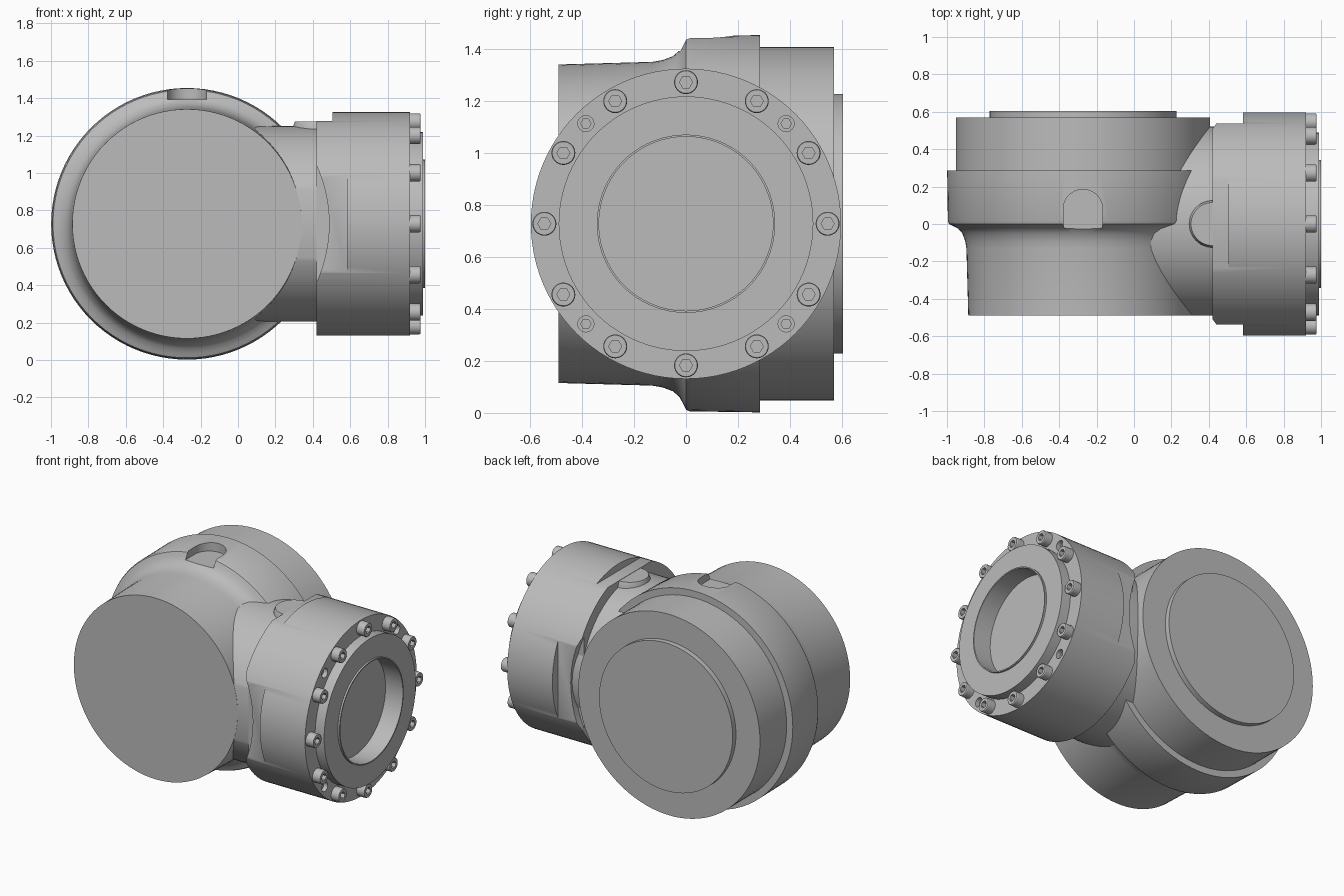
import bpy, bmesh, math
from math import cos, sin, pi, radians
from mathutils import Matrix, Vector

default = bpy.data.objects.get("Cube")
if default:
    bpy.data.objects.remove(default, do_unlink=True)

metal = bpy.data.materials.new("plain grey metal")
metal.use_nodes = True
GREY = (0.5, 0.5, 0.5, 1)
metal.diffuse_color = GREY
metal.node_tree.nodes["Principled BSDF"].inputs["Base Color"].default_value = GREY

BODY = Vector((-0.273, 0, 0.728))    # centre of the main housing
DRUM = Vector((0, 0, 0.728))         # centre line of the side drum


def finish(name, bm):
    """Turn a bmesh into a smooth-shaded object with sharp edges kept."""
    bmesh.ops.recalc_face_normals(bm, faces=bm.faces)
    mesh = bpy.data.meshes.new(name)
    bm.to_mesh(mesh)
    bm.free()
    mesh.materials.append(metal)
    obj = bpy.data.objects.new(name, mesh)
    bpy.context.collection.objects.link(obj)
    return obj


def lathe(name, profile, axis, centre, sides=96):
    """Revolve (along, radius) points about the X, Y or Z axis; ends are capped."""
    bm = bmesh.new()
    rings = []
    for along, r in profile:
        ring = []
        for i in range(sides):
            u, v = r * cos(2 * pi * i / sides), r * sin(2 * pi * i / sides)
            p = {"X": (along, u, v), "Y": (u, along, v), "Z": (u, v, along)}[axis]
            ring.append(bm.verts.new(centre + Vector(p)))
        rings.append(ring)
    for a, b in zip(rings, rings[1:]):
        for i in range(sides):
            j = (i + 1) % sides
            bm.faces.new((a[i], a[j], b[j], b[i]))
    bm.faces.new(rings[0])
    bm.faces.new(rings[-1])
    return finish(name, bm)


def block(name, low, high):
    bm = bmesh.new()
    low, high = Vector(low), Vector(high)
    place = Matrix.Translation((low + high) / 2) @ Matrix.Diagonal((high - low).to_4d())
    bmesh.ops.create_cube(bm, size=1, matrix=place)
    return finish(name, bm)


def activate(obj):
    bpy.ops.object.select_all(action="DESELECT")
    obj.select_set(True)
    bpy.context.view_layer.objects.active = obj


def cut(obj, *cutters):
    """Subtract each cutter, then discard it."""
    for cutter in cutters:
        mod = obj.modifiers.new("cut", "BOOLEAN")
        mod.operation, mod.solver, mod.object = "DIFFERENCE", "EXACT", cutter
        activate(obj)
        bpy.ops.object.modifier_apply(modifier=mod.name)
        bpy.data.objects.remove(cutter, do_unlink=True)


# Main housing: drafted front barrel, filleted collar, rear barrel and disc
housing = lathe("housing", [
    (-0.49, 0.613), (-0.13, 0.623), (-0.09, 0.63), (-0.05, 0.645), (-0.025, 0.667),
    (-0.01, 0.695), (0, 0.716), (0.015, 0.722), (0.285, 0.726), (0.285, 0.68),
    (0.57, 0.68), (0.57, 0.5), (0.605, 0.5)], "Y", BODY)

# Round-ended pocket in the top of the collar
POCKET = Vector((BODY.x, 0.08, 0))
cut(housing,
    lathe("pocket_round", [(1.393, 0.105), (1.6, 0.105)], "Z", POCKET, 48),
    block("pocket_slot", (BODY.x - 0.105, -0.2, 1.393), (BODY.x + 0.105, 0.08, 1.6)))

# Neck joining housing and drum, trimmed flush with the housing front
neck = lathe("neck", [(-0.1, 0.522), (0.52, 0.522)], "X", DRUM)
cut(neck, block("neck_trim", (-1, -1, 0), (1, -0.489, 2)))

# Raised pad with a round end on top of the neck
lathe("pad_end", [(1.1, 0.13), (1.25, 0.125), (1.275, 0.115)], "Z", Vector((0.42, 0, 0)), 48)
block("pad", (0.42, -0.115, 1.1), (0.5, 0.115, 1.275))

# Drum with raised end plate, thin lip and recessed bore
drum = lathe("drum", [
    (0.42, 0.597), (0.92, 0.597), (0.92, 0.49), (0.988, 0.49), (0.988, 0.343),
    (1.0, 0.343), (1.0, 0.335), (0.87, 0.335)], "X", DRUM)

# Flats on the drum sides and top, and clearance around the housing
for side in (-1, 1):
    y0, y1 = sorted((side * 0.537, side * 0.8))
    cut(drum, block("side_flat", (0.3, y0, 0), (0.582, y1, 1.5)))
    y0, y1 = sorted((side * 0.49, side * 0.8))
    cut(drum, lathe("clearance", [(y0, 0.76), (y1, 0.76)], "Y", BODY))
cut(drum, block("top_flat", (0.3, -0.5, 1.277), (0.505, 0.5, 1.6)))

# Four sunken screw holes between the bolts
for k in range(4):
    a = radians(45 + 90 * k)
    spot = DRUM + Vector((0, 0.545 * cos(a), 0.545 * sin(a)))
    cut(drum,
        lathe("screw_hole", [(0.89, 0.031), (1, 0.031)], "X", spot, 24),
        lathe("screw_socket", [(0.86, 0.02), (1, 0.02)], "X", spot, 6))

# Ring of twelve socket-head bolts
for k in range(12):
    a = radians(30 * k)
    spot = DRUM + Vector((0, 0.545 * cos(a), 0.545 * sin(a)))
    bolt = lathe(f"bolt_{k + 1}", [(0.9, 0.046), (0.97, 0.046), (0.975, 0.043)], "X", spot, 32)
    cut(bolt, lathe("bolt_socket", [(0.945, 0.025), (1, 0.025)], "X", spot, 6))

# Smooth shading with crisp edges
for obj in bpy.context.collection.objects:
    if obj.type == "MESH" and metal.name in obj.data.materials:
        activate(obj)
        bpy.ops.object.shade_smooth_by_angle(angle=radians(30))
